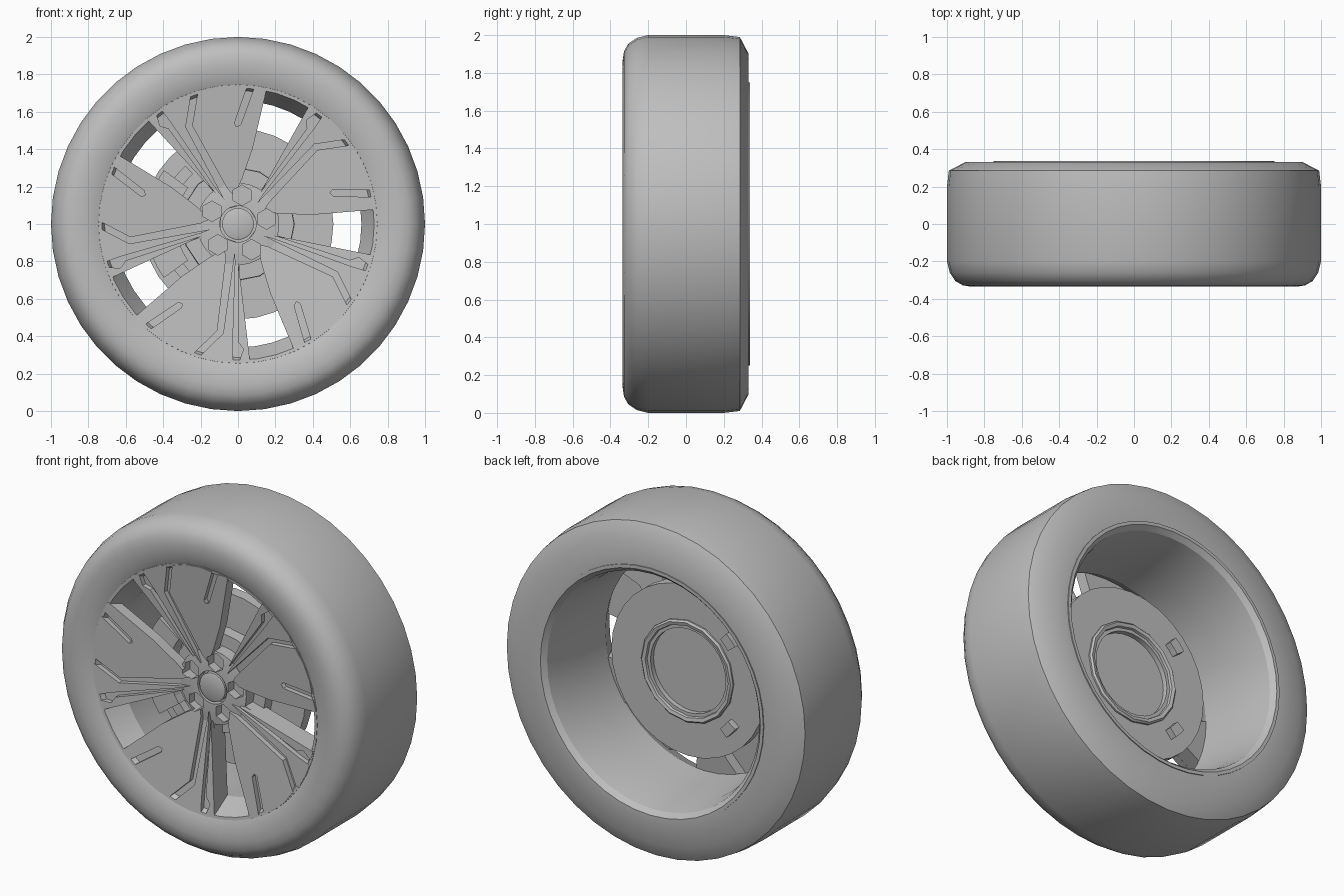
import bpy, bmesh, math
from math import cos, sin, radians
from mathutils import Matrix

if "Cube" in bpy.data.objects:
    bpy.data.objects.remove(bpy.data.objects["Cube"], do_unlink=True)

grey = bpy.data.materials.new("plain grey")
grey.use_nodes = True
COLOUR = (0.52, 0.52, 0.52, 1)
grey.diffuse_color = COLOUR
grey.node_tree.nodes["Principled BSDF"].inputs["Base Color"].default_value = COLOUR


def finish(name, bm, smooth=0):
    bmesh.ops.recalc_face_normals(bm, faces=bm.faces)
    mesh = bpy.data.meshes.new(name)
    bm.to_mesh(mesh)
    bm.free()
    mesh.materials.append(grey)
    ob = bpy.data.objects.new(name, mesh)
    ob.location.z = 1
    bpy.context.collection.objects.link(ob)
    bpy.ops.object.select_all(action="DESELECT")
    ob.select_set(True)
    bpy.context.view_layer.objects.active = ob
    if smooth:
        bpy.ops.object.shade_smooth_by_angle(angle=radians(smooth))
    return ob


def lathe(name, profile, sides, smooth=40, closed=True):
    """Turn a (radius, y) profile about the y axis."""
    bm = bmesh.new()
    vs = [bm.verts.new((r, y, 0)) for r, y in profile]
    ends = zip(vs, vs[1:] + vs[:1]) if closed else zip(vs, vs[1:])
    edges = [bm.edges.new(e) for e in ends]
    bmesh.ops.spin(bm, geom=vs + edges, cent=(0, 0, 0), axis=(0, 1, 0),
                   angle=math.tau, steps=sides, use_duplicate=False)
    bmesh.ops.remove_doubles(bm, verts=bm.verts, dist=0.0005)
    return finish(name, bm, smooth)


def dish(r):
    """Depth of the wheel face, sunk towards the middle."""
    return -0.315 + 0.08 * (1 - r / 0.74)


def plate(bm, outline, front, back, dished=True, turn=0):
    """Extrude a polar outline (radius, degrees) along y."""
    rings = []
    for off in (front, back):
        rings.append([bm.verts.new((r * cos(radians(a + turn)),
                                    off + (dish(r) if dished else 0),
                                    r * sin(radians(a + turn)))) for r, a in outline])
    bm.faces.new(rings[0])
    bm.faces.new(rings[1][::-1])
    n = len(outline)
    for i in range(n):
        j = (i + 1) % n
        bm.faces.new((rings[0][i], rings[1][i], rings[1][j], rings[0][j]))


def five(name, outline, front, back):
    bm = bmesh.new()
    for k in range(5):
        plate(bm, outline, front, back, turn=72 * k)
    return finish(name, bm)


# Tyre
lathe("tyre", [(0.743, -0.311), (0.77, -0.322), (0.82, -0.333), (0.87, -0.335),
               (0.915, -0.328), (0.955, -0.305), (0.985, -0.26), (1, -0.2), (1, 0.2),
               (0.99, 0.285), (0.9, 0.332), (0.74, 0.332)], 44, 35)

# Rim barrel with rear flange and front lip
lathe("rim_barrel", [(0.748, -0.3), (0.745, -0.314), (0.728, -0.312), (0.66, -0.18),
                     (0.67, 0), (0.685, 0.2), (0.705, 0.31), (0.73, 0.338),
                     (0.75, 0.338)], 44, 30)

# Deep spokes between the windows and the fins
spoke = five("spoke_body", [(0.1, 12), (0.22, 16), (0.24, 28), (0.55, 39), (0.738, 33),
                            (0.742, 46), (0.738, 59), (0.3, 56), (0.1, 55)], 0.028, 0.13)

# Thinner floor below each fin and its slot
floor = five("fin_floor", [(0.15, 26), (0.24, 13), (0.41, 7), (0.735, 6), (0.742, 14),
                           (0.742, 24), (0.738, 34), (0.55, 40), (0.2, 33)], 0.028, 0.065)

# Broad fins with a narrow slot near the leading edge
fin = five("broad_fin", [(0.15, 26), (0.24, 13), (0.41, 7), (0.735, 6), (0.743, 7),
                         (0.735, 11.2), (0.53, 16.5), (0.52, 19), (0.54, 20), (0.735, 14.2),
                         (0.743, 20), (0.743, 28), (0.735, 35), (0.58, 43), (0.2, 35)],
           -0.003, 0.035)

# Narrow ridges beside each window
ridge = five("ridge_plate", [(0.15, 47), (0.59, 46.3), (0.735, 38), (0.743, 41),
                             (0.743, 47), (0.74, 52), (0.65, 51.5), (0.2, 50)], -0.001, 0.04)
five("window_ridge", [(0.2, 54), (0.63, 54), (0.67, 56.5), (0.735, 54.5),
                      (0.738, 59), (0.3, 56.5)], -0.001, 0.04)

# Hub face with five hexagonal bolt wells and a seat for the cap
hub = lathe("hub_face", [(0, -0.2), (0.097, -0.2), (0.097, -0.244), (0.15, -0.244),
                         (0.22, -0.235), (0.22, -0.12), (0, -0.12)],
            30, 30, closed=False)
bm = bmesh.new()
for k in range(5):
    a = radians(10 + 72 * k)
    at = Matrix.Translation((0.155 * cos(a), -0.3, 0.155 * sin(a)))
    bmesh.ops.create_cone(bm, cap_ends=True, segments=6, radius1=0.055, radius2=0.055,
                          depth=0.22, matrix=at @ Matrix.Rotation(radians(90), 4, "X"))
cutter = finish("bolt_well_cutter", bm)
cutter.hide_render = True
for ob in (hub, spoke, floor, fin, ridge):
    cut = ob.modifiers.new("bolt_wells", "BOOLEAN")
    cut.object = cutter
    cut.operation = "DIFFERENCE"
    cut.solver = "EXACT"
    cut.use_self = True
    bpy.context.view_layer.objects.active = ob
    bpy.ops.object.modifier_apply(modifier=cut.name)
bpy.data.objects.remove(cutter, do_unlink=True)

# Centre cap
lathe("centre_cap", [(0, -0.244), (0.075, -0.248), (0.085, -0.243), (0.085, -0.2)],
      20, 30, closed=False)

# Brake disc, and its hat closed at the front with a raised rear ring
lathe("brake_disc", [(0.25, -0.09), (0.51, -0.09), (0.51, -0.02), (0.25, -0.02)], 32, 30)
lathe("disc_hat", [(0, -0.16), (0.3, -0.16), (0.305, -0.01), (0.295, 0.0),
                   (0.275, -0.005), (0.265, -0.05), (0, -0.05)], 16, 30, closed=False)

# Caliper in front of the disc, with end brackets reaching over to the back
bm = bmesh.new()
for angles, r0, r1, y0, y1 in ((range(144, 217, 8), 0.33, 0.49, -0.18, -0.09),
                               (range(132, 145, 6), 0.36, 0.42, -0.14, 0.02),
                               (range(216, 229, 6), 0.36, 0.42, -0.14, 0.02)):
    plate(bm, [(r0, a) for a in angles] + [(r1, a) for a in reversed(angles)],
          y0, y1, dished=False)
finish("brake_caliper", bm)
